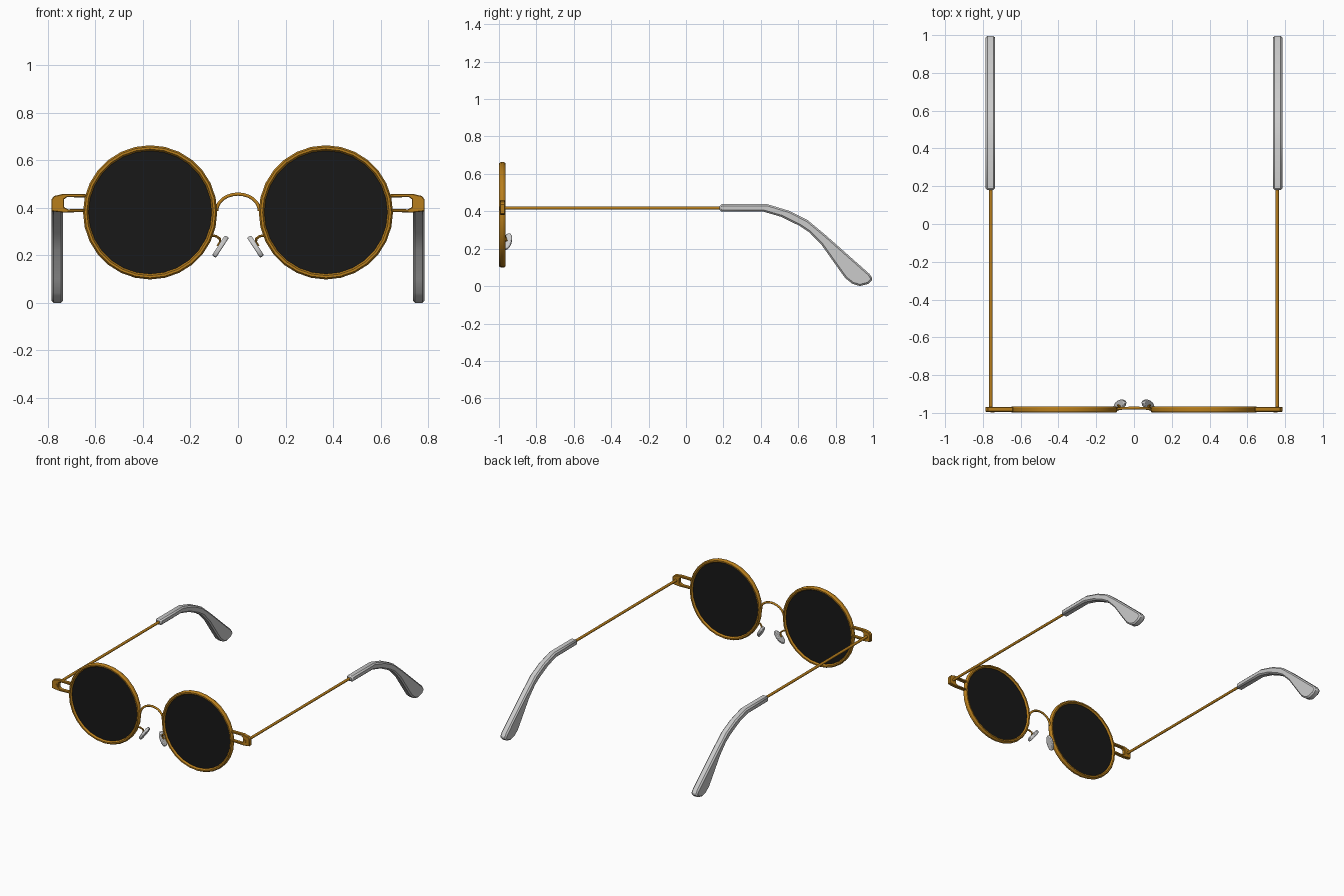
import bpy, bmesh, math
from mathutils import Vector, Matrix

if "Cube" in bpy.data.objects:
    bpy.data.objects.remove(bpy.data.objects["Cube"])

YF = -0.982                      # plane of the front frame
CX, CZ, R = 0.37, 0.381, 0.271   # lens centre and rim radius


def material(name, rgb):
    m = bpy.data.materials.new(name)
    m.diffuse_color = (*rgb, 1)
    m.use_nodes = True
    m.node_tree.nodes["Principled BSDF"].inputs["Base Color"].default_value = m.diffuse_color
    return m


gold = material("gold_metal", (0.48, 0.21, 0.012))
dark = material("dark_lens", (0.009, 0.009, 0.009))


def finish(bm, name, mat=None, bevel=0, segments=1, angle=30):
    bmesh.ops.recalc_face_normals(bm, faces=bm.faces)
    me = bpy.data.meshes.new(name)
    bm.to_mesh(me)
    bm.free()
    ob = bpy.data.objects.new(name, me)
    bpy.context.collection.objects.link(ob)
    if mat:
        me.materials.append(mat)
    if bevel:
        b = ob.modifiers.new("bevel", 'BEVEL')
        b.width, b.segments = bevel, segments
        b.limit_method, b.angle_limit = 'ANGLE', math.radians(60)
    bpy.context.view_layer.objects.active = ob
    ob.select_set(True)
    bpy.ops.object.shade_smooth_by_angle(angle=math.radians(angle))
    ob.select_set(False)
    return ob


def prism(name, points, offset, **kw):
    """Extrude a closed outline along the offset vector."""
    bm = bmesh.new()
    f = bm.faces.new([bm.verts.new(p) for p in points])
    ext = bmesh.ops.extrude_face_region(bm, geom=[f])
    bmesh.ops.translate(bm, vec=offset, verts=[v for v in ext["geom"] if isinstance(v, bmesh.types.BMVert)])
    return finish(bm, name, **kw)


def tube(name, points, radius, sides=8, mat=gold):
    """Sweep a round section along a path."""
    bm = bmesh.new()
    pts = [Vector(p) for p in points]
    rings = []
    for i, p in enumerate(pts):
        t = (pts[min(i + 1, len(pts) - 1)] - pts[max(i - 1, 0)]).normalized()
        ref = Vector((0, 1, 0)) if abs(t.y) < 0.9 else Vector((0, 0, 1))
        u = t.cross(ref).normalized()
        w = t.cross(u)
        rings.append([bm.verts.new(p + radius * (u * math.cos(a) + w * math.sin(a)))
                      for a in (2 * math.pi * (k + 0.5) / sides for k in range(sides))])
    for a, b in zip(rings, rings[1:]):
        for k in range(sides):
            n = (k + 1) % sides
            bm.faces.new((a[k], a[n], b[n], b[k]))
    bm.faces.new(rings[0])
    bm.faces.new(rings[-1])
    return finish(bm, name, mat, angle=50)


def rim(name, x, sides=28, prof=8):
    """Oval-section ring around a lens."""
    bm = bmesh.new()
    rings = []
    for i in range(sides):
        a = 2 * math.pi * i / sides
        ring = []
        for k in range(prof):
            b = 2 * math.pi * (k + 0.5) / prof
            r = R + 0.0125 * math.cos(b)
            ring.append(bm.verts.new((x + r * math.cos(a), YF + 0.0185 * math.sin(b), CZ + r * math.sin(a))))
        rings.append(ring)
    for i in range(sides):
        a, b = rings[i], rings[(i + 1) % sides]
        for k in range(prof):
            n = (k + 1) % prof
            bm.faces.new((a[k], a[n], b[n], b[k]))
    finish(bm, name, gold)


def disc(name, matrix, radius, depth, sides, **kw):
    bm = bmesh.new()
    bmesh.ops.create_cone(bm, cap_ends=True, segments=sides, radius1=radius,
                          radius2=radius, depth=depth, matrix=matrix)
    return finish(bm, name, **kw)


# Side outline (y, z) of the curved ear tip
TIP = [(0.18, 0.438), (0.435, 0.438), (0.553, 0.402), (0.65, 0.353), (0.746, 0.273),
       (0.98, 0.066), (1.0, 0.036), (0.975, 0.012), (0.93, 0.0), (0.89, 0.012),
       (0.852, 0.042), (0.81, 0.1), (0.725, 0.22), (0.66, 0.287), (0.607, 0.322),
       (0.51, 0.37), (0.414, 0.398), (0.18, 0.398)]
# Front outline (x, z) of the forked end piece
END = [(0.64, 0.458), (0.735, 0.459), (0.774, 0.45), (0.786, 0.435), (0.786, 0.386),
       (0.735, 0.38), (0.645, 0.383), (0.645, 0.395), (0.715, 0.394), (0.732, 0.402),
       (0.732, 0.436), (0.72, 0.445), (0.64, 0.444)]
FLAT = Matrix.Rotation(math.pi / 2, 4, 'X')

for s, side in ((1, "right"), (-1, "left")):
    # Rim and lens
    rim("rim_" + side, s * CX)
    disc("lens_" + side, Matrix.Translation((s * CX, YF, CZ)) @ FLAT, R - 0.004, 0.008, 28, mat=dark)
    # End piece with screw
    prism("end_piece_" + side, [(s * x, YF - 0.012, z) for x, z in END], (0, 0.026, 0),
          mat=gold, bevel=0.003)
    disc("screw_" + side, Matrix.Translation((s * 0.75, YF - 0.012, 0.415)) @ FLAT, 0.011, 0.008, 10, mat=gold)
    # Temple arm and ear tip
    tube("temple_" + side, [(s * 0.758, -0.975, 0.418), (s * 0.758, 0.2, 0.418)], 0.0095)
    prism("ear_tip_" + side, [(s * 0.736, y, z) for y, z in TIP], (s * 0.049, 0, 0), bevel=0.009)
    # Nose pad arm and nose pad
    arm = [(0.112, YF, 0.283), (0.092, -0.977, 0.281), (0.077, -0.97, 0.27),
           (0.075, -0.965, 0.255), (0.085, -0.96, 0.24)]
    tube("pad_arm_" + side, [(s * x, y, z) for x, y, z in arm], 0.006, 6)
    m = (Matrix.Translation((s * 0.074, -0.957, 0.237)) @ Matrix.Rotation(s * math.radians(57), 4, 'Y')
         @ Matrix.Rotation(math.radians(-15 * s), 4, 'Z') @ Matrix.Diagonal((1, 0.48, 1, 1)))
    disc("nose_pad_" + side, m, 0.052, 0.02, 14, bevel=0.005, segments=2)

# Bridge arch
arch = []
for i in range(13):
    a = math.pi * i / 12
    arch.append((0.09 * math.cos(a), YF + 0.008 * math.sin(a), 0.388 + 0.07 * math.sin(a)))
tube("bridge", arch, 0.0075)
